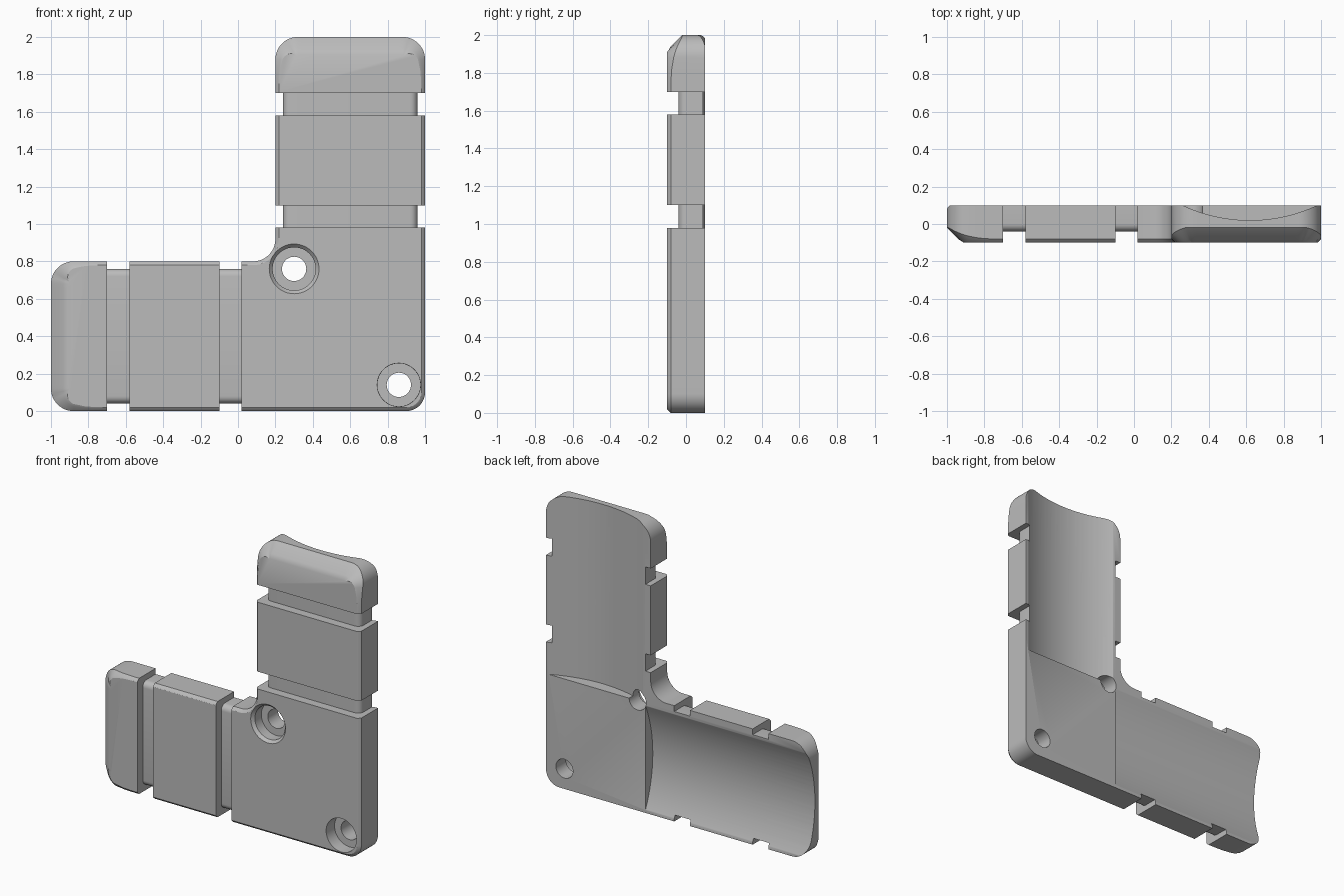
import bpy, bmesh, math
from mathutils import Matrix, Vector

cube = bpy.data.objects.get("Cube")
if cube:
    bpy.data.objects.remove(cube)

grey = bpy.data.materials.new("plain grey")
grey.use_nodes = True
grey.diffuse_color = (0.5, 0.5, 0.5, 1)
grey.node_tree.nodes["Principled BSDF"].inputs["Base Color"].default_value = (0.5, 0.5, 0.5, 1)

# Swaps the upright arm with the level arm
SWAP = Matrix(((0, 0, -1, 1), (0, 1, 0, 0), (-1, 0, 0, 1), (0, 0, 0, 1)))
UPRIGHT = Matrix.Identity(4)


def make(name, bm, matrix=UPRIGHT):
    bm.transform(matrix)
    bmesh.ops.recalc_face_normals(bm, faces=bm.faces)
    mesh = bpy.data.meshes.new(name)
    bm.to_mesh(mesh)
    bm.free()
    mesh.materials.append(grey)
    obj = bpy.data.objects.new(name, mesh)
    bpy.context.collection.objects.link(obj)
    return obj


def loft(rings):
    """Closed solid through a list of equal-length rings of points."""
    bm = bmesh.new()
    rows = [[bm.verts.new(p) for p in ring] for ring in rings]
    n = len(rows[0])
    for a, b in zip(rows, rows[1:]):
        for i in range(n):
            j = (i + 1) % n
            bm.faces.new((a[i], a[j], b[j], b[i]))
    bm.faces.new(rows[0])
    bm.faces.new(rows[-1])
    return bm


def cut(target, cutter):
    cutter.hide_render = True
    mod = target.modifiers.new("cut", "BOOLEAN")
    mod.operation = "DIFFERENCE"
    mod.solver = "EXACT"
    mod.object = cutter
    bpy.context.view_layer.objects.active = target
    bpy.ops.object.modifier_apply(modifier=mod.name)
    bpy.data.objects.remove(cutter)


def rounded_outline(corners, steps=12, sub=28):
    """Points and outward normals around a right-angled, counter-clockwise outline."""
    out = []
    n = len(corners)
    for i, (x, z, r) in enumerate(corners):
        p = Vector((x, z))
        nxt = Vector(corners[(i + 1) % n][:2])
        d0 = (Vector(corners[i - 1][:2]) - p).normalized()
        d1 = (nxt - p).normalized()
        side = 1 if d0.cross(d1) < 0 else -1
        centre = p + r * (d0 + d1)
        for k in range(steps + 1):
            a = math.pi / 2 * k / steps
            direction = -d1 * math.cos(a) - d0 * math.sin(a)
            out.append((centre + r * direction, direction * side))
        # Straight run to the next corner
        start = p + r * d1
        end = nxt - corners[(i + 1) % n][2] * d1
        normal = Vector((d1.y, -d1.x))
        for k in range(1, sub):
            out.append((start.lerp(end, k / sub), normal))
    return out


# Bracket body, with a small front chamfer that widens at both arm tips
outline = rounded_outline([(1, 0, .1), (1, 2, .12), (.2, 2, .12),
                           (.2, .8, .12), (-1, .8, .12), (-1, 0, .12)])


def body_ring(inset_part, depth_part):
    ring = []
    for p, normal in outline:
        reach = max(p.y, 1 - p.x)
        k = min(1, max(0, (reach - 1.7) / .29)) ** 3
        inset, depth = .02 + .075 * k, .02 + .06 * k
        q = p - normal * inset * inset_part
        ring.append((q.x, -.1 + depth * depth_part, q.y))
    return ring


back = [(p.x, .1, p.y) for p, _ in outline]
bracket = make("corner_bracket", loft([back, body_ring(0, 1), body_ring(.68, .2), body_ring(1, 0)]))


# Tie grooves: a channel around the front and sides of each arm
def groove(bottom, top, matrix):
    r, steps = .04, 6
    profile = [(1.1, .2), (.96, .2)]
    for cx, start in ((.92, 0), (.28, -math.pi / 2)):
        for k in range(steps + 1):
            a = start - math.pi / 2 * k / steps
            profile.append((cx + r * math.cos(a), r * math.sin(a)))
    profile += [(.24, .2), (.1, .2), (.1, -.2), (1.1, -.2)]
    return make("groove_cutter", loft([[(x, y, z) for x, y in profile] for z in (bottom, top)]), matrix)


# Shallow round trough along the back of each arm
def trough(matrix):
    radius, n = .85, 160
    circle = [(.62 + radius * math.cos(math.tau * k / n),
               .02 + radius + radius * math.sin(math.tau * k / n)) for k in range(n)]
    return make("trough_cutter", loft([[(x, y, z) for x, y in circle] for z in (.76, 2.2)]), matrix)


for arm in (UPRIGHT, SWAP):
    cut(bracket, groove(.98, 1.1, arm))
    cut(bracket, groove(1.58, 1.7, arm))
    cut(bracket, trough(arm))


# Screw holes with a counterbore in the front
def screw_hole(x, z, mouth):
    n = 48
    steps = [(mouth, -.2), (mouth, -.1), (.115, -.08), (.115, -.01), (.065, -.01), (.065, .2)]
    rings = [[(x + r * math.cos(math.tau * k / n), y, z + r * math.sin(math.tau * k / n))
              for k in range(n)] for r, y in steps]
    return make("hole_cutter", loft(rings))


cut(bracket, screw_hole(.3, .76, .133))
cut(bracket, screw_hole(.86, .14, .116))

# Smooth shading with sharp edges
bpy.ops.object.select_all(action="DESELECT")
bracket.select_set(True)
bpy.context.view_layer.objects.active = bracket
bpy.ops.object.shade_smooth_by_angle(angle=math.radians(30))
